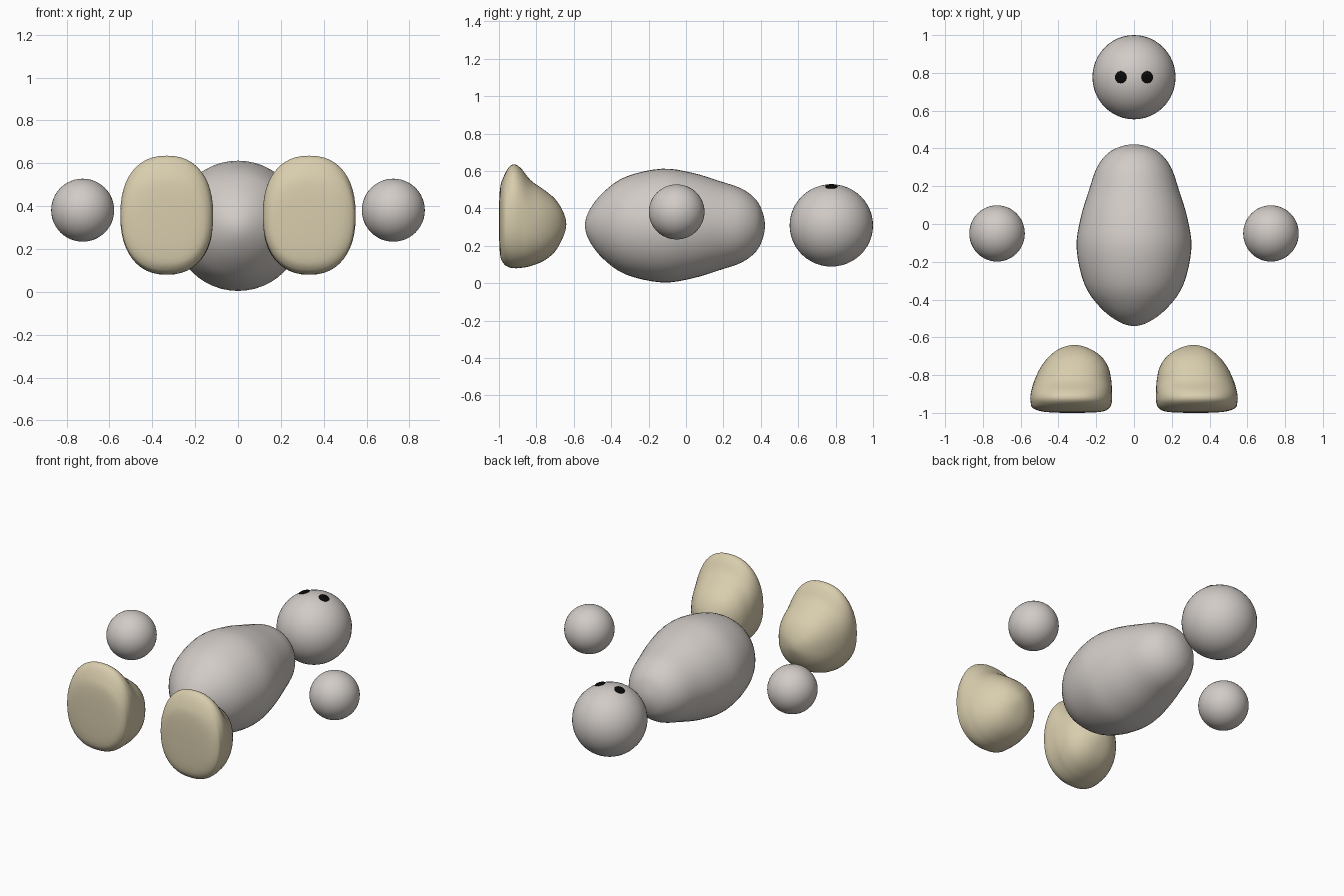
import bpy, bmesh
from math import cos, sin, pi, copysign, atan2
from mathutils import Vector

cube = bpy.data.objects.get("Cube")
if cube:
    bpy.data.objects.remove(cube)


def material(name, rgb, rough=0.6):
    m = bpy.data.materials.new(name)
    m.use_nodes = True
    m.diffuse_color = (*rgb, 1)
    bsdf = next(n for n in m.node_tree.nodes if n.type == 'BSDF_PRINCIPLED')
    bsdf.inputs["Base Color"].default_value = (*rgb, 1)
    bsdf.inputs["Roughness"].default_value = rough
    return m


GREY = material("warm grey", (0.64, 0.60, 0.57))
CREAM = material("cream", (0.69, 0.61, 0.42))
BLACK = material("black", (0.003, 0.003, 0.003))


def ball(name, centre, radii, mat, tilt=0.0):
    bpy.ops.mesh.primitive_uv_sphere_add(segments=48, ring_count=24, location=centre,
                                         rotation=(0, tilt, 0))
    ob = bpy.context.object
    ob.name = name
    ob.scale = radii
    ob.data.materials.append(mat)
    bpy.ops.object.shade_smooth()
    return ob


def spline(a, b, c, d, t):
    """Catmull-Rom blend of four rings."""
    return 0.5 * (2 * b + (c - a) * t + (2 * a - 5 * b + 4 * c - d) * t * t
                  + (3 * b - a - 3 * c + d) * t ** 3)


def loft(name, rings, mat, power=2.0, mirror=1, segments=48, steps=4):
    """Skin rings (y, x_min, x_max, z_min, z_max); both end rings are points."""
    keys = [Vector(r) for r in rings]
    flip = lambda r: Vector((r[0], r[2], r[1], r[4], r[3]))
    keys = [flip(keys[1])] + keys + [flip(keys[-2])]
    fine = [spline(*keys[i:i + 4], s / steps)
            for i in range(len(keys) - 3) for s in range(steps)][1:]
    bm = bmesh.new()

    def ring(r):
        y, x0, x1, z0, z1 = r
        loop = []
        for k in range(segments):
            c, s = cos(2 * pi * k / segments), sin(2 * pi * k / segments)
            c, s = (copysign(abs(v) ** (2 / power), v) for v in (c, s))
            loop.append(bm.verts.new((mirror * ((x0 + x1) / 2 + (x1 - x0) / 2 * c), y,
                                      (z0 + z1) / 2 + (z1 - z0) / 2 * s)))
        return loop

    loops = [ring(r) for r in fine]
    for a, b in zip(loops, loops[1:]):
        for k in range(segments):
            n = (k + 1) % segments
            bm.faces.new((a[k], a[n], b[n], b[k]))
    for loop, end in ((loops[0], rings[0]), (loops[-1], rings[-1])):
        tip = bm.verts.new((mirror * end[1], end[0], end[3]))
        for k in range(segments):
            bm.faces.new((loop[k], loop[(k + 1) % segments], tip))
    bmesh.ops.recalc_face_normals(bm, faces=bm.faces)
    for f in bm.faces:
        f.smooth = True
    me = bpy.data.meshes.new(name)
    bm.to_mesh(me)
    bm.free()
    me.materials.append(mat)
    ob = bpy.data.objects.new(name, me)
    bpy.context.collection.objects.link(ob)
    return ob


# Pear-shaped body lying along y
MID = 0.308
profile = [(-0.54, 0), (-0.515, 0.085), (-0.44, 0.18), (-0.32, 0.262), (-0.13, 0.304),
           (0.03, 0.283), (0.18, 0.238), (0.3, 0.196), (0.375, 0.138), (0.41, 0.07), (0.422, 0)]
loft("body", [(y, -r, r, MID - r, MID + r) for y, r in profile], GREY)

# Head
HEAD = Vector((0, 0.777, 0.309))
ball("head", HEAD, (0.22, 0.223, 0.22), GREY)

# Feet: flat sole facing forward, rounded heel behind
foot = [(-1.0, 0.33, 0.33, 0.34, 0.34), (-0.995, 0.18, 0.47, 0.16, 0.5),
        (-0.975, 0.132, 0.535, 0.105, 0.57), (-0.945, 0.118, 0.547, 0.085, 0.622),
        (-0.915, 0.116, 0.549, 0.08, 0.635), (-0.88, 0.117, 0.543, 0.082, 0.612),
        (-0.83, 0.12, 0.528, 0.092, 0.55), (-0.76, 0.135, 0.495, 0.12, 0.5),
        (-0.7, 0.175, 0.448, 0.17, 0.45), (-0.658, 0.24, 0.39, 0.245, 0.385),
        (-0.64, 0.315, 0.315, 0.315, 0.315)]

for side, s in (("left", 1), ("right", -1)):
    loft(side + "_foot", foot, CREAM, power=2.3, mirror=s)
    ball(side + "_hand", (s * 0.725, -0.05, 0.381), (0.147, 0.149, 0.147), GREY)
    # Eye: thin lens lying on the head surface
    out = Vector((s * 0.07, 0, 0.208))
    ball(side + "_eye", HEAD + out, (0.032, 0.032, 0.009), BLACK, tilt=atan2(out.x, out.z))
